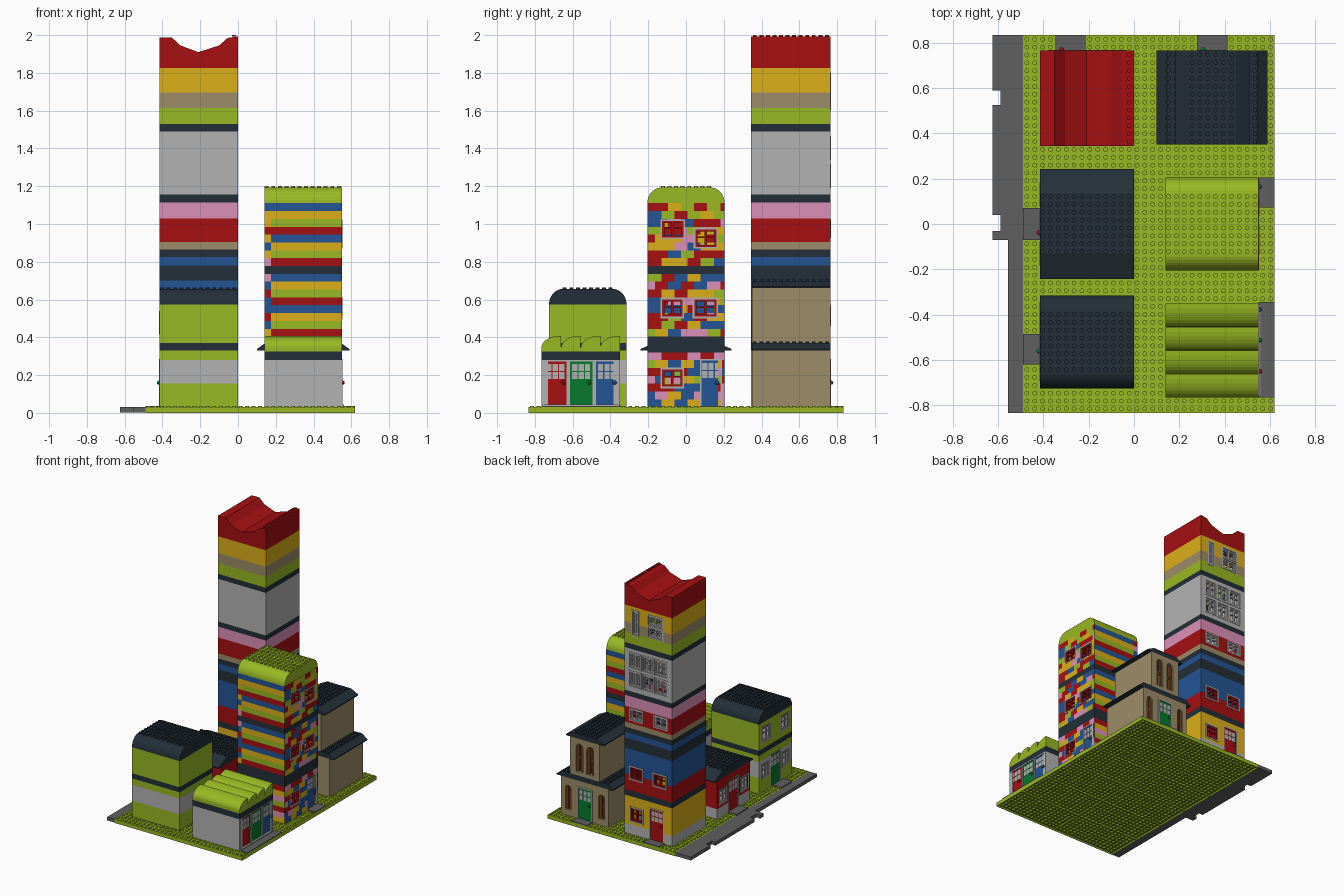
import bpy, bmesh, math, random
from mathutils import Matrix

if "Cube" in bpy.data.objects:
    bpy.data.objects.remove(bpy.data.objects["Cube"])
random.seed(4)
S, T = 0.0347, 0.035                      # stud pitch, wall thickness
COL = dict(lime=(.32, .48, .017), red=(.38, .005, .006), yellow=(.72, .43, .01), dark=(.017, .028, .04),
           blue=(.017, .09, .3), pink=(.72, .28, .48), tan=(.34, .27, .14), light=(.45, .45, .45),
           road=(.115, .115, .115), green=(.002, .19, .026), brown=(.16, .05, .012))
parts = {}


def bm_of(name, col):
    return parts.setdefault((name, col), bmesh.new())


def box(name, col, x0, x1, y0, y1, z0, z1):
    m = Matrix.Translation(((x0 + x1) / 2, (y0 + y1) / 2, (z0 + z1) / 2)) @ Matrix.Diagonal((x1 - x0, y1 - y0, z1 - z0, 1))
    bmesh.ops.create_cube(bm_of(name, col), size=1, matrix=m)


def prism(name, col, axis, pts, lo, hi):
    """Profile (horizontal, z) extruded along axis."""
    bm = bm_of(name, col)
    at = lambda p, d: (d, p[0], p[1]) if axis == 'x' else (p[0], d, p[1])
    a, b = [[bm.verts.new(at(p, d)) for p in pts] for d in (lo, hi)]
    bm.faces.new(a)
    bm.faces.new(b[::-1])
    for i in range(len(pts)):
        j = (i + 1) % len(pts)
        bm.faces.new((a[j], a[i], b[i], b[j]))


def studs(name, col, x0, x1, y0, y1, z, skip=()):
    bm = bm_of(name, col)
    for i in range(36):
        for j in range(48):
            x, y = -.49 + S * (i + .5), -.833 + S * (j + .5)
            if not (x0 < x < x1 and y0 < y < y1) or any(a < x < b and c < y < d for a, b, c, d in skip):
                continue
            bmesh.ops.create_cone(bm, cap_ends=True, segments=12, radius1=.0104, radius2=.0104, depth=.007,
                                  matrix=Matrix.Translation((x, y, z + .0035)))


# Facade frame F = (axis, plane position, outward sign); u runs along it, v outward
def fbox(name, col, F, u0, u1, v0, v1, z0, z1):
    ax, p, s = F
    a, b = sorted((p + s * v0, p + s * v1))
    box(name, col, *((a, b, u0, u1) if ax == 'x' else (u0, u1, a, b)), z0, z1)


def pierced(name, col, F, u0, u1, v0, v1, z0, z1, holes):
    """Wall piece split around rectangular openings (u0, u1, z0, z1)."""
    zs = sorted({z0, z1} | {z for h in holes for z in h[2:4] if z0 < z < z1})
    for a, b in zip(zs, zs[1:]):
        u = u0
        for h in sorted(h for h in holes if h[2] < (a + b) / 2 < h[3]):
            if min(h[0], u1) > u + 1e-4:
                fbox(name, col, F, u, min(h[0], u1), v0, v1, a, b)
            u = max(u, h[1])
        if u < u1 - 1e-4:
            fbox(name, col, F, u, u1, v0, v1, a, b)


def shell(name, F, u0, u1, depth, z, layers, holes):
    """Hollow storeys: layers is a list of (top z, colour)."""
    for top, col in layers:
        for a in (u0, u1 - T):
            fbox(name, col, F, a, a + T, -depth + T, 0, z, top)
        fbox(name, col, F, u0, u1, -depth, -depth + T, z, top)
        pierced(name, col, F, u0 + T, u1 - T, -T, 0, z, top, holes)
        z = top


def window(name, F, h, col, frame='light'):
    u0, u1, z0, z1 = h[:4]
    for c, e, w, va, vb in ((frame, 0, .009, -.03, .003), (col, .009, .011, -.025, -.004)):
        a, b, c0, c1 = u0 + e, u1 - e, z0 + e, z1 - e
        for q in ((a, a + w, c0, c1), (b - w, b, c0, c1), (a + w, b - w, c0, c0 + w), (a + w, b - w, c1 - w, c1)):
            fbox(name + "_windows", c, F, *q[:2], va, vb, *q[2:])
    m, h0 = (u0 + u1) / 2, z0 + .55 * (z1 - z0)
    fbox(name + "_windows", col, F, m - .006, m + .006, -.025, -.004, z0 + .02, z1 - .02)
    fbox(name + "_windows", col, F, u0 + .02, u1 - .02, -.02, -.008, h0 - .004, h0 + .004)


def door(name, F, h, col, knob):
    u0, u1, z0, z1 = h[:4]
    for q in ((u0, u0 + .008, z0, z1), (u1 - .008, u1, z0, z1), (u0, u1, z1 - .008, z1)):
        fbox(name + "_door_frame", 'light', F, *q[:2], -.03, .003, *q[2:])
    fbox(name + "_door", col, F, u0 + .008, u1 - .008, -.02, -.004, z0, z1 - .008)
    m = (u0 + u1) / 2
    for i in (-1.5, -.5, .5):
        for k in (0, 1):
            c = m + (i + .5) * .034
            fbox(name + "_door_panes", 'light', F, c - .014, c + .014, -.006, -.002, z1 - .1 + k * .042, z1 - .064 + k * .042)
    c = u1 - .025 if knob > 0 else u0 + .025
    pos = (F[1] + F[2] * .004, c) if F[0] == 'x' else (c, F[1] + F[2] * .004)
    bmesh.ops.create_uvsphere(bm_of(name + "_door_knob", col), u_segments=10, v_segments=6, radius=.011,
                              matrix=Matrix.Translation((*pos, .16)))


def round_roof(name, col, x0, x1, y0, y1, z0, z1, rx):
    """Flat roof with quarter-round long edges and studs on top."""
    q = [i * math.pi / 16 for i in range(9)]
    right = [(y1 - rx + rx * math.cos(t), z0 + (z1 - .007 - z0) * math.sin(t)) for t in q]
    prism(name, col, 'x', right + [(y0 + y1 - y, z) for y, z in right[::-1]], x0, x1)
    studs(name + "_studs", col, x0, x1, y0 + rx, y1 - rx, z1 - .007)


def eaves(name, axis, lo, hi, a, b, z0, z1, run):
    prism(name, 'dark', axis, [(a, z0), (b, z0), (b, z0 + .008), (b - run, z1), (a + run, z1), (a, z0 + .008)], lo, hi)


# Base: top slab, hollow lower plates with rims and tubes, studs
sites = [(-.415, 0, .345, .765), (.14, .55, .35, .765), (.14, .55, -.205, .205),
         (.14, .55, -.765, -.35), (-.415, 0, -.205, .205), (-.415, 0, -.725, -.315)]
paths = [(-.347, -.213, .765, .833), (.277, .412, .765, .833), (.55, .62, .073, .205), (.55, .62, -.765, -.345),
         (-.49, -.415, -.07, .07), (-.49, -.415, -.62, -.485)]
box("base_plate", 'lime', -.49, .62, -.833, .833, .012, .03)
for i in range(2):
    for j in range(6):
        x, y, w, d = -.49 + i * .555, -.833 + j * .2777, .555, .2777
        for q in ((x, x + w, y, y + .005), (x, x + w, y + d - .005, y + d), (x, x + .005, y, y + d), (x + w - .005, x + w, y, y + d)):
            box("base_rims", 'lime', *q, 0, .012)
for i in range(1, 32):
    for j in range(1, 48):
        bmesh.ops.create_cone(bm_of("base_tubes", 'lime'), cap_ends=True, segments=6, radius1=.012, radius2=.012, depth=.012,
                              matrix=Matrix.Translation((-.49 + S * i, -.833 + S * j, .006)))
studs("base_studs", 'lime', -.49, .62, -.833, .833, .03, sites + paths)
for p in paths:
    box("door_path", 'road', *p[:4], .03, .037)

# Road with two edge notches
box("road", 'road', -.555, -.49, -.833, .833, .003, .03)
box("road", 'road', -.59, -.555, -.07, .833, .003, .03)
for a, b in ((-.07, -.03), (.04, .525), (.59, .833)):
    box("road", 'road', -.625, -.59, a, b, .003, .03)

# Tall banded tower
F = ('y', .765, 1)
dr = (-.345, -.215, .035, .285)
red_w = [(-.165, -.045, .13, .25), (-.37, -.245, .46, .57), (-.165, -.04, .46, .57)]
grey_w = [(-.375, -.25, .925, 1.025), (-.165, -.04, .925, 1.025), (-.125, -.065, 1.6, 1.8), (-.34, -.2, 1.62, 1.71), (-.34, -.2, 1.715, 1.8)]
grey_w += [(a, a + .112, z, z + .13) for a in (-.38, -.264, -.148) for z in (1.19, 1.335)]
shell("tower_walls", F, -.415, 0, .42, .03,
      [(.11, 'light'), (.33, 'yellow'), (.375, 'dark'), (.5, 'red'), (.7, 'blue'), (.78, 'dark'), (.825, 'blue'), (.865, 'dark'),
       (.905, 'tan'), (1.03, 'red'), (1.115, 'pink'), (1.155, 'dark'), (1.49, 'light'), (1.53, 'dark'), (1.615, 'lime'),
       (1.695, 'tan'), (1.825, 'yellow')], [dr] + red_w + grey_w)
for h in red_w:
    window("tower", F, h, 'red')
for h in grey_w:
    window("tower", F, h, 'light')
door("tower", F, dr, 'red', -1)
prism("tower_roof", 'red', 'y', [(-.415, 1.825), (0, 1.825), (0, 1.993), (-.055, 1.985), (-.1, 1.945), (-.21, 1.91),
                                 (-.305, 1.945), (-.35, 1.987), (-.415, 1.987)], .345, .765)
studs("tower_roof_studs", 'red', -.035, 0, .345, .765, 1.993)

# Tan two-storey house, narrower upper floor
dr = (.28, .41, .035, .285)
low = [(.175, .225, .08, .27), (.465, .515, .08, .27)]
up = [(.268, .328, .4, .62), (.362, .422, .4, .62)]
shell("tan_house_lower", F, .14, .55, .415, .03, [(.33, 'tan')], low + [dr])
shell("tan_house_upper", F, .215, .475, .415, .37, [(.66, 'tan')], up)
for a, b, z0, z1 in low + up:
    r, m = (b - a) / 2, (a + b) / 2
    arc = [(m - r * math.cos(t), z1 - r + r * math.sin(t)) for t in (i * math.pi / 10 for i in range(11))]
    prism("tan_house_arches", 'tan', 'y', [(a, z1)] + arc + [(b, z1)], .735, .765)
    for s in (a, b - .021):
        fbox("tan_house_shutters", 'brown', F, s, s + .021, -.03, -.012, z0, z1)
    fbox("tan_house_shutters", 'brown', F, a, b, -.03, -.016, (z0 + z1) / 2 - .008, (z0 + z1) / 2 + .008)
door("tan_house", F, dr, 'green', -1)
eaves("tan_house_lower_roof", 'y', .35, .765, .1, .59, .33, .37, .045)
eaves("tan_house_upper_roof", 'y', .35, .765, .18, .51, .66, .698, .06)
studs("tan_house_roof_studs", 'dark', .24, .45, .35, .765, .698)
studs("tan_house_roof_studs", 'dark', .14, .55, .35, .765, .37, [(.2, .49, .3, .8)])

# Multicoloured block: striped sides, random bricks front and back
F = ('x', .55, 1)
dr = (.075, .19, .035, .285)
wins = [(-.135, -.005, .92, 1.025), (.04, .17, .87, .98), (-.135, -.01, .5, .61), (.035, .17, .5, .61), (-.135, -.01, .13, .24)]
bright = ['red', 'yellow', 'lime', 'blue', 'pink', 'red', 'yellow', 'blue']
rows = {7: 'dark', 8: 'dark', 17: 'dark', 0: 'yellow', 1: 'pink', 2: 'red', 3: 'lime', 4: 'pink', 5: 'yellow', 6: 'red'}
H = 1.08 / 26
for r in range(26):
    z0 = .03 + H * r
    col = rows.get(r, ('blue', 'yellow', 'lime', 'red')[(25 - r - (r < 17)) % 4])
    for y in (-.205, .205 - T):
        fbox("colour_block_side_walls", col, F, y, y + T, -.41 + T, 0, z0, z0 + H)
    cuts = [-.204] + [-.2 + S * (2 * k + (r % 2)) for k in range(0, 6) if 2 * k + r % 2 > 0] + [.204]
    for a, b in zip(cuts, cuts[1:]):
        c = 'dark' if col == 'dark' else random.choice(bright)
        pierced("colour_block_front_bricks", c, F, a, b, -T, .0015, z0, z0 + H, wins + [dr])
        c = 'dark' if col == 'dark' else random.choice(bright)
        fbox("colour_block_back_bricks", c, F, a, b, -.41, -.41 + T, z0, z0 + H)
for i, h in enumerate(wins):
    window("colour_block", F, h, 'red')
door("colour_block", F, dr, 'blue', 1)
round_roof("colour_block_roof", 'lime', .14, .55, -.205, .205, 1.11, 1.2, .075)

# Low shop with three doors and four curved roof ridges
doors = [(-.76, -.625, .045, .28), (-.622, -.488, .045, .28), (-.485, -.352, .045, .28)]
shell("shop_walls", F, -.765, -.35, .41, .03, [(.28, 'light'), (.325, 'dark')], doors)
for h, c in zip(doors, ('red', 'green', 'blue')):
    door("shop_" + c, F, h, c, 1)
fbox("shop_step", 'light', F, -.76, -.352, -T, .01, .03, .045)
for i in range(4):
    y = -.765 + i * .1038
    arc = [(y + .1 - .1 * math.cos(t), .345 + .063 * math.sin(t)) for t in (k * math.pi / 16 for k in range(9))]
    prism("shop_roof_ridges", 'lime', 'x', [(y, .325)] + arc + [(y + .1038, .408), (y + .1038, .325)], .14, .55)

# Small red house
F = ('x', -.415, -1)
dr = (-.063, .063, .035, .285)
wins = [(-.185, -.08, .13, .25), (.08, .185, .13, .25)]
shell("red_house_walls", F, -.205, .205, .415, .03, [(.11, 'light'), (.33, 'red')], wins + [dr])
for h in wins:
    window("red_house", F, h, 'light')
door("red_house", F, dr, 'red', -1)
eaves("red_house_roof", 'x', -.415, 0, -.242, .242, .33, .385, .11)
studs("red_house_roof_studs", 'dark', -.415, 0, -.14, .14, .385)

# Green two-storey house
dr = (-.585, -.455, .035, .285)
wins = [(-.44, -.345, .13, .25), (-.695, -.6, .13, .25), (-.46, -.35, .415, .54), (-.69, -.58, .415, .54)]
shell("green_house_walls", F, -.725, -.315, .415, .03,
      [(.155, 'lime'), (.28, 'light'), (.33, 'lime'), (.37, 'dark'), (.575, 'lime')], wins + [dr])
for h in wins:
    window("green_house", F, h, 'light')
door("green_house", F, dr, 'green', -1)
round_roof("green_house_roof", 'dark', -.415, 0, -.725, -.315, .575, .664, .075)

# Turn collected geometry into objects
for (name, col), bm in parts.items():
    bmesh.ops.recalc_face_normals(bm, faces=bm.faces)
    me = bpy.data.meshes.new(name)
    bm.to_mesh(me)
    bm.free()
    mat = bpy.data.materials.get(col) or bpy.data.materials.new(col)
    mat.diffuse_color = (*COL[col], 1)
    mat.use_nodes = True
    mat.node_tree.nodes["Principled BSDF"].inputs["Base Color"].default_value = mat.diffuse_color
    me.materials.append(mat)
    single = sum(k[0] == name for k in parts) == 1
    bpy.context.collection.objects.link(bpy.data.objects.new(name if single else name + "_" + col, me))
